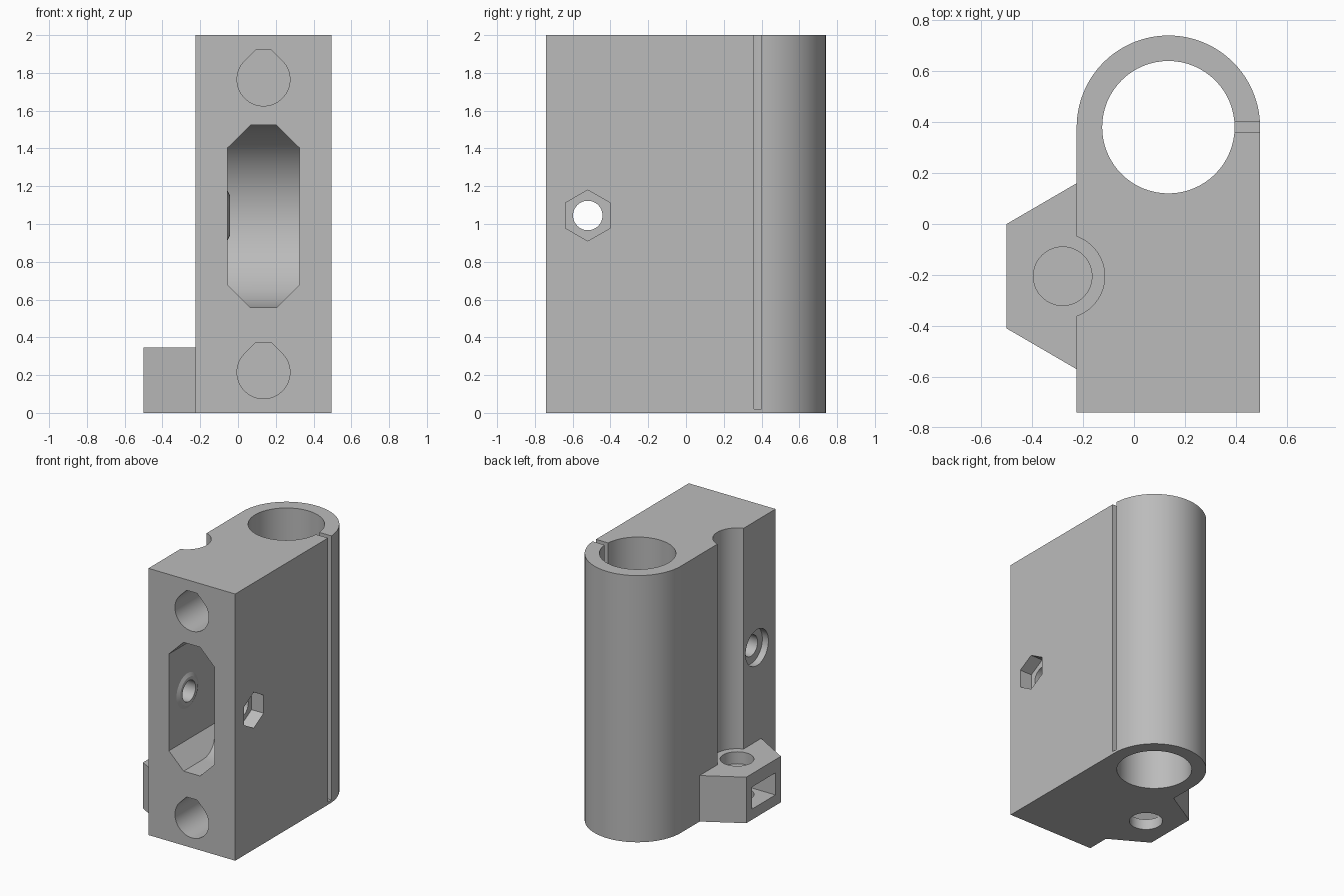
import bpy, bmesh
from math import sin, cos, pi, radians
from mathutils import Matrix, Vector

cube = bpy.data.objects.get("Cube")
if cube:
    bpy.data.objects.remove(cube)

grey = bpy.data.materials.new("plain grey")
grey.use_nodes = True
colour = (0.5, 0.5, 0.5, 1)
grey.diffuse_color = colour
grey.node_tree.nodes["Principled BSDF"].inputs["Base Color"].default_value = colour


def arc(u, v, r, start=0, end=360, n=64):
    """Points along an arc; a full circle leaves out the repeated end."""
    steps = n if end - start == 360 else n + 1
    angles = [radians(start + (end - start) * i / n) for i in range(steps)]
    return [(u + r * cos(a), v + r * sin(a)) for a in angles]


def prism(name, points, axis, low, high):
    """Extrude a 2D outline along an axis (x: y,z  y: x,z  z: x,y)."""
    place = {"x": lambda u, v, w: (w, u, v),
             "y": lambda u, v, w: (u, w, v),
             "z": lambda u, v, w: (u, v, w)}[axis]
    bm = bmesh.new()
    face = bm.faces.new([bm.verts.new(place(u, v, low)) for u, v in points])
    moved = bmesh.ops.extrude_face_region(bm, geom=[face])["geom"]
    bmesh.ops.translate(bm, vec=Vector(place(0, 0, high - low)),
                        verts=[g for g in moved if isinstance(g, bmesh.types.BMVert)])
    return finish(name, bm)


def finish(name, bm):
    bmesh.ops.recalc_face_normals(bm, faces=bm.faces)
    mesh = bpy.data.meshes.new(name)
    bm.to_mesh(mesh)
    bm.free()
    obj = bpy.data.objects.new(name, mesh)
    bpy.context.scene.collection.objects.link(obj)
    return obj


def combine(target, tool, operation="DIFFERENCE"):
    """Apply a boolean and discard the tool."""
    mod = target.modifiers.new("cut", "BOOLEAN")
    mod.operation, mod.solver, mod.object = operation, "EXACT", tool
    graph = bpy.context.evaluated_depsgraph_get()
    mesh = bpy.data.meshes.new_from_object(target.evaluated_get(graph))
    target.modifiers.clear()
    target.data = mesh
    bpy.data.objects.remove(tool)


LEFT, RIGHT, FRONT, TOP = -0.225, 0.495, -0.74, 2.0
MID = (LEFT + RIGHT) / 2
BORE_Y, BOLT_Y, BOLT_Z = 0.38, -0.52, 1.045
FOOT_X, FOOT_Y = -0.28, -0.205

# Body: square front, round back
outline = [(LEFT, FRONT), (RIGHT, FRONT)] + arc(MID, BORE_Y, 0.36, 0, 180)
body = prism("carriage_body", outline, "z", 0, TOP)

# Side groove, then the foot that closes its lower end
combine(body, prism("groove", arc(FOOT_X, FOOT_Y, 0.165), "z", -0.1, 2.1))
foot = prism("foot", [(LEFT, 0.16), (-0.5, 0), (-0.5, -0.41), (LEFT, -0.57),
                      (-0.06, -0.57), (-0.06, 0.16)], "z", 0, 0.345)
combine(body, foot, "UNION")

# Vertical bore and its clamping slit
combine(body, prism("bore", arc(MID, BORE_Y, 0.26), "z", -0.1, 2.1))
slit = [(MID + 0.15, 0.36), (0.6, 0.36), (0.6, 0.4), (MID + 0.15, 0.4)]
combine(body, prism("slit", slit, "z", 0.02, 2.1))

# Blind front holes with flattened teardrop tops
for z in (0.215, 1.765):
    shape = arc(MID, z, 0.14, 135, 405) + [(MID + 0.043, z + 0.155), (MID - 0.043, z + 0.155)]
    combine(body, prism("front_hole", shape, "y", -0.9, -0.04))

# Wheel pocket: bevelled opening with a rounded back
half_w, half_h = 0.19, 0.483
bevelled = [(MID + sx * a, 1.04 + sz * b)
            for sx, sz, corner in ((1, 1, 0), (-1, 1, 1), (-1, -1, 0), (1, -1, 1))
            for a, b in (((half_w, 0.363), (0.068, half_h)) if corner == 0
                         else ((0.068, half_h), (half_w, 0.363)))]
pocket = prism("pocket", bevelled, "y", -0.9, 0.2)
rounded = [(-1, 1.04 - half_h)] + arc(BOLT_Y, 1.04, half_h, -90, 90) + [(-1, 1.04 + half_h)]
combine(pocket, prism("pocket_back", rounded, "x", -0.3, 0.6), "INTERSECT")

# Small conical bosses left standing on both pocket walls
for side in (-1, 1):
    bm = bmesh.new()
    bmesh.ops.create_cone(bm, cap_ends=True, segments=48,
                          radius1=0.156, radius2=0.104, depth=0.026)
    bm.transform(Matrix.Translation((MID + side * half_w, BOLT_Y, BOLT_Z))
                 @ Matrix.Rotation(-side * pi / 2, 4, "Y"))
    combine(pocket, finish("boss", bm))
combine(body, pocket)

# Axle hole with a round recess on one side and a hexagonal one on the other
combine(body, prism("axle_hole", arc(BOLT_Y, BOLT_Z, 0.078), "x", -0.6, 0.6))
combine(body, prism("head_recess", arc(BOLT_Y, BOLT_Z, 0.135), "x", -0.4, LEFT + 0.05))
combine(body, prism("nut_recess", arc(BOLT_Y, BOLT_Z, 0.135, 30, 390, 6), "x", RIGHT - 0.1, 0.6))

# Foot: screw hole split by a thin bridge, and a nut slot open to the side
combine(body, prism("foot_hole_top", arc(FOOT_X, FOOT_Y, 0.115), "z", 0.255, 0.5))
combine(body, prism("foot_hole_bottom", arc(FOOT_X, FOOT_Y, 0.115), "z", -0.1, 0.15))
h = 0.14
nut = [(-0.6, FOOT_Y - h), (FOOT_X + 0.08, FOOT_Y - h), (FOOT_X + 0.16, FOOT_Y),
       (FOOT_X + 0.08, FOOT_Y + h), (-0.6, FOOT_Y + h)]
combine(body, prism("nut_slot", nut, "z", 0.08, 0.245))

# Finish: one colour, round walls smooth, edges crisp
body.data.materials.clear()
body.data.materials.append(grey)
for face in body.data.polygons:
    face.material_index = 0
bpy.ops.object.select_all(action="DESELECT")
body.select_set(True)
bpy.context.view_layer.objects.active = body
bpy.ops.object.shade_smooth_by_angle(angle=radians(25))
